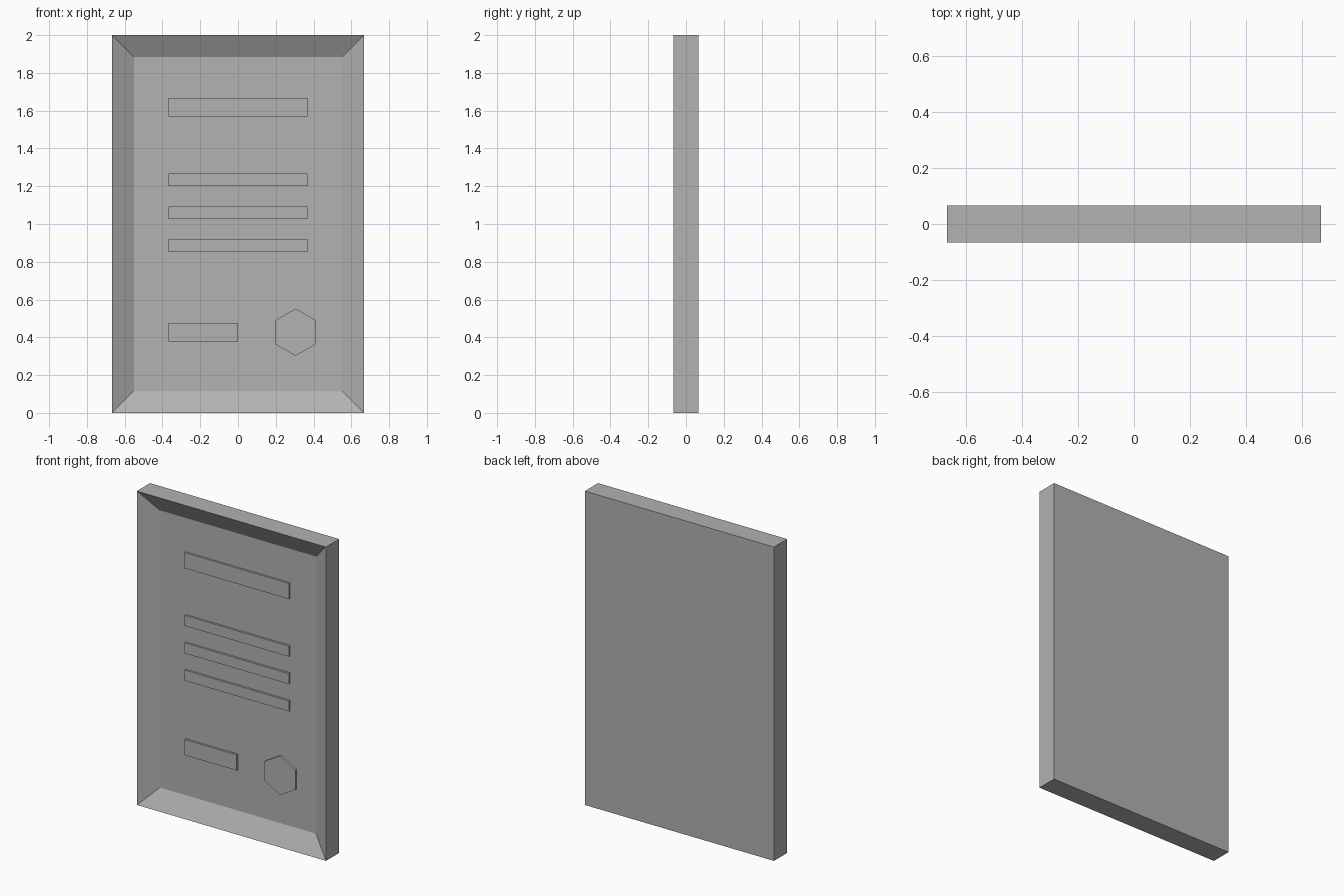
import bpy
import bmesh
from math import radians
from mathutils import Matrix

WIDTH, HEIGHT, DEPTH = 1.333, 2.0, 0.133
BORDER = 0.117
RELIEF = 0.013   # how far the raised details stand off the panel
ROOT = 0.005     # how far they are sunk into it

if "Cube" in bpy.data.objects:
    bpy.data.objects.remove(bpy.data.objects["Cube"])

grey = bpy.data.materials.new("plain_grey")
grey.use_nodes = True
grey.diffuse_color = (0.445, 0.445, 0.445, 1)
grey.node_tree.nodes["Principled BSDF"].inputs["Base Color"].default_value = grey.diffuse_color


def finish(bm, name):
    mesh = bpy.data.meshes.new(name)
    bm.to_mesh(mesh)
    bm.free()
    mesh.materials.append(grey)
    obj = bpy.data.objects.new(name, mesh)
    bpy.context.collection.objects.link(obj)
    return obj


def box(x0, x1, y0, y1, z0, z1):
    bm = bmesh.new()
    place = Matrix.Translation(((x0 + x1) / 2, (y0 + y1) / 2, (z0 + z1) / 2))
    size = Matrix.Diagonal((x1 - x0, y1 - y0, z1 - z0, 1))
    bmesh.ops.create_cube(bm, size=1, matrix=place @ size)
    return bm


# Framed slab: the front face is inset and pushed back to half depth
slab = box(-WIDTH / 2, WIDTH / 2, -DEPTH / 2, DEPTH / 2, 0, HEIGHT)
slab.normal_update()
front = [f for f in slab.faces if f.normal.y < -0.9]
bmesh.ops.inset_individual(slab, faces=front, thickness=BORDER,
                           depth=-DEPTH / 2, use_even_offset=True)
finish(slab, "framed_panel")

# Raised bars: name, right end, bottom, top
LEFT = -0.367
for name, right, low, high in (
    ("title_bar", -LEFT, 1.568, 1.668),
    ("upper_line_bar", -LEFT, 1.201, 1.268),
    ("middle_line_bar", -LEFT, 1.026, 1.093),
    ("lower_line_bar", -LEFT, 0.852, 0.919),
    ("signature_bar", 0.0, 0.377, 0.477),
):
    finish(box(LEFT, right, -RELIEF, ROOT, low, high), name)

# Hexagonal seal with a corner pointing up
seal = bmesh.new()
place = Matrix.Translation((0.305, (ROOT - RELIEF) / 2, 0.427))
turn = Matrix.Rotation(radians(90), 4, "X") @ Matrix.Rotation(radians(30), 4, "Z")
bmesh.ops.create_cone(seal, cap_ends=True, segments=6, radius1=0.125, radius2=0.125,
                      depth=RELIEF + ROOT, matrix=place @ turn)
# Put a corner at the top whichever way the ring starts
top = max(v.co.z for v in seal.verts)
if top < 0.54:
    bmesh.ops.rotate(seal, verts=seal.verts, cent=place.translation,
                     matrix=Matrix.Rotation(radians(30), 3, "Y"))
finish(seal, "hexagonal_seal")
